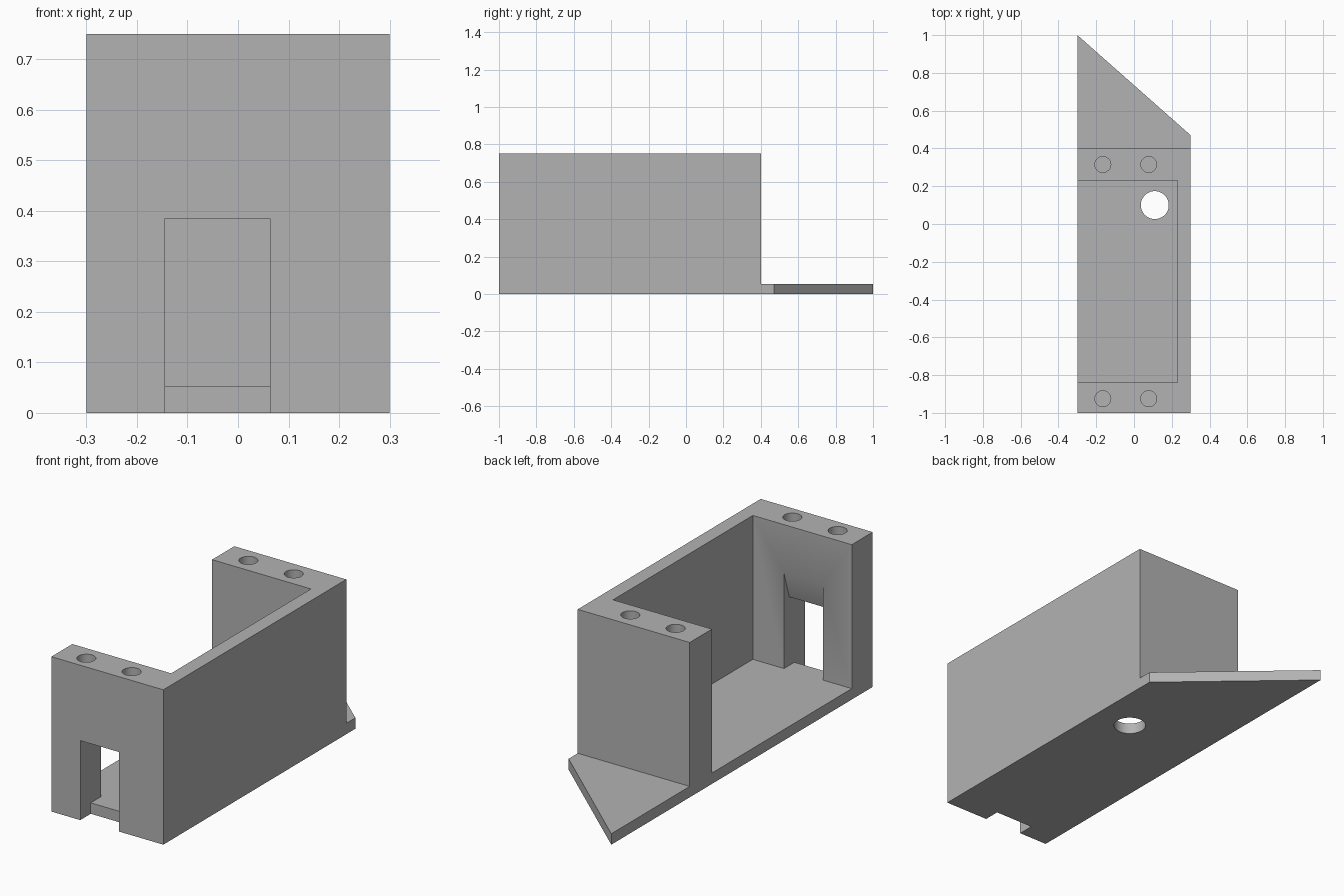
import bpy, bmesh
from mathutils import Vector

cube = bpy.data.objects.get("Cube")
if cube:
    bpy.data.objects.remove(cube, do_unlink=True)

FLOOR, TOP = 0.053, 0.75

grey = bpy.data.materials.new("light grey")
grey.use_nodes = True
grey.diffuse_color = (0.45, 0.45, 0.45, 1)
grey.node_tree.nodes["Principled BSDF"].inputs["Base Color"].default_value = grey.diffuse_color


def prism(name, points, direction):
    """Extrude a closed planar profile along a direction."""
    bm = bmesh.new()
    face = bm.faces.new([bm.verts.new(p) for p in points])
    out = bmesh.ops.extrude_face_region(bm, geom=[face])
    moved = [g for g in out["geom"] if isinstance(g, bmesh.types.BMVert)]
    bmesh.ops.translate(bm, verts=moved, vec=Vector(direction))
    bmesh.ops.recalc_face_normals(bm, faces=bm.faces)
    mesh = bpy.data.meshes.new(name)
    bm.to_mesh(mesh)
    bm.free()
    mesh.materials.append(grey)
    obj = bpy.data.objects.new(name, mesh)
    bpy.context.collection.objects.link(obj)
    return obj


def side_prism(name, profile, x0, x1):
    return prism(name, [(x0, y, z) for y, z in profile], (x1 - x0, 0, 0))


def plan_prism(name, plan, z0, z1):
    return prism(name, [(x, y, z0) for x, y in plan], (0, 0, z1 - z0))


def drill(name, x, y, radius, z0, z1):
    bpy.ops.mesh.primitive_cylinder_add(vertices=48, radius=radius, depth=z1 - z0,
                                        location=(x, y, (z0 + z1) / 2))
    obj = bpy.context.object
    obj.name = name
    obj.data.materials.append(grey)
    return obj


# Block with a low mounting tab at the back
housing = side_prism("housing", [(-1, 0), (1, 0), (1, FLOOR), (0.4, FLOOR),
                                 (0.4, TOP), (-1, TOP)], -0.3, 0.3)

cutters = [
    # Slanted end of the tab
    plan_prism("tab_cutter", [(-0.5, 1.177), (0.5, 0.293), (0.5, 1.177)], -0.1, 0.2),
    # Cavity, open at the top and at one side
    plan_prism("cavity_cutter", [(-0.4, -0.84), (0.23, -0.84), (0.23, 0.23), (-0.4, 0.23)],
               FLOOR, 1),
    # Front doorway with a sloped inner lintel and a notch in the floor
    side_prism("doorway_cutter", [(-1.1, -0.1), (-1.1, 0.385), (-0.88, 0.385), (-0.82, 0.58),
                                  (-0.82, FLOOR), (-0.92, FLOOR), (-0.92, -0.1)],
               -0.145, 0.063),
    # Cable hole in the floor
    drill("floor_hole_cutter", 0.11, 0.1, 0.074, -0.1, 0.2),
]
# Blind screw holes in the end walls
for x in (-0.165, 0.078):
    for y in (-0.925, 0.315):
        cutters.append(drill("screw_hole_cutter", x, y, 0.042, TOP - 0.22, TOP + 0.1))

bpy.ops.object.select_all(action="DESELECT")
bpy.context.view_layer.objects.active = housing
housing.select_set(True)
for cutter in cutters:
    cutter.hide_render = True
    mod = housing.modifiers.new(cutter.name, "BOOLEAN")
    mod.operation = "DIFFERENCE"
    mod.solver = "EXACT"
    mod.object = cutter
    bpy.ops.object.modifier_apply(modifier=mod.name)
    bpy.data.objects.remove(cutter, do_unlink=True)

bpy.ops.object.shade_smooth_by_angle()
